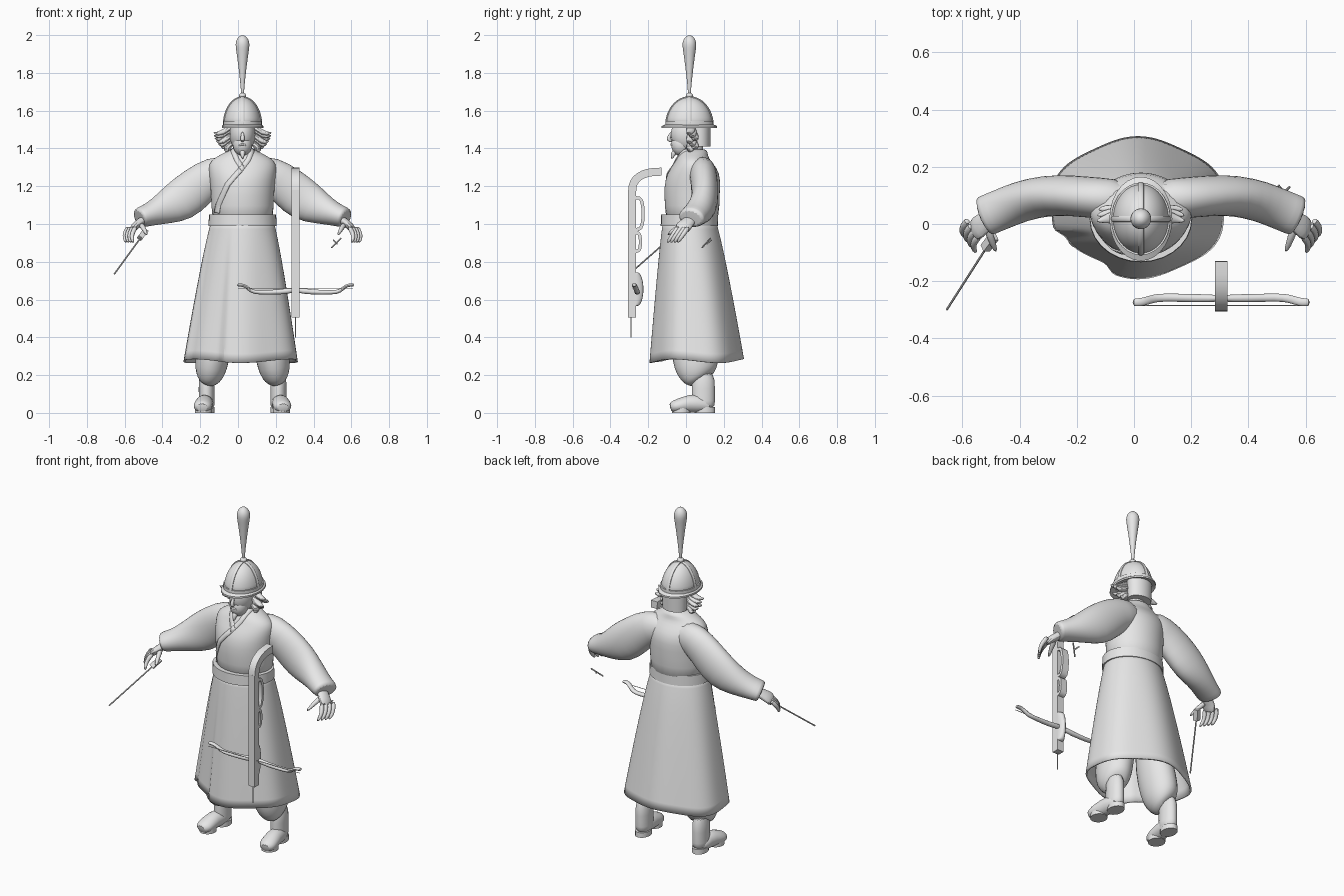
import bpy, bmesh, math
from math import pi, sin, cos
from mathutils import Vector

cube = bpy.data.objects.get("Cube")
if cube:
    bpy.data.objects.remove(cube, do_unlink=True)

grey = bpy.data.materials.new("plain_grey")
grey.use_nodes = True
grey.diffuse_color = (.8, .8, .8, 1)
grey.node_tree.nodes["Principled BSDF"].inputs["Base Color"].default_value = grey.diffuse_color

MIDDLE = .024  # x of the figure's own middle line
SIDE, BACK, UP = Vector((1, 0, 0)), Vector((0, 1, 0)), Vector((0, 0, 1))


def loft(name, rings, cap=True, closed=True, subdivide=1, thickness=0):
    """Skin a row of point rings, then smooth and thicken it."""
    bm = bmesh.new()
    rows = [[bm.verts.new(point) for point in ring] for ring in rings]
    count = len(rows[0])
    for lower, upper in zip(rows, rows[1:]):
        for i in range(count if closed else count - 1):
            j = (i + 1) % count
            bm.faces.new((lower[i], lower[j], upper[j], upper[i]))
    if cap:
        bm.faces.new(rows[0])
        bm.faces.new(rows[-1])
    bmesh.ops.recalc_face_normals(bm, faces=bm.faces[:])
    mesh = bpy.data.meshes.new(name)
    bm.to_mesh(mesh)
    bm.free()
    mesh.materials.append(grey)
    part = bpy.data.objects.new(name, mesh)
    bpy.context.collection.objects.link(part)
    if subdivide:
        smooth = part.modifiers.new("smooth", "SUBSURF")
        smooth.levels = smooth.render_levels = subdivide
    if thickness:
        part.modifiers.new("thickness", "SOLIDIFY").thickness = thickness
    bpy.ops.object.select_all(action='DESELECT')
    part.select_set(True)
    bpy.context.view_layer.objects.active = part
    bpy.ops.object.shade_smooth_by_angle(angle=math.radians(45))


def ellipse(z, rx, ry, cy, count=28):
    angles = [2 * pi * i / count for i in range(count)]
    return [(MIDDLE + rx * cos(a), cy + ry * sin(a), z) for a in angles]


def stack(name, rows, cy, **options):
    """Skin horizontal ellipses given as (height, x radius, y radius)."""
    loft(name, [ellipse(*row, cy) for row in rows], **options)


def tube(name, path, radii, ref=BACK, count=10, side=1, middle=MIDDLE, **options):
    """Sweep an ellipse along a path; a radius pair is (along ref, across)."""
    points = [Vector((middle + side * x, y, z)) for x, y, z in path]
    rings = []
    for i, (centre, radius) in enumerate(zip(points, radii)):
        along, across = radius if isinstance(radius, tuple) else (radius, radius)
        tangent = (points[min(i + 1, len(points) - 1)] - points[max(i - 1, 0)]).normalized()
        u = (ref - tangent * ref.dot(tangent)).normalized()
        v = tangent.cross(u)
        angles = [2 * pi * (k + .5) / count for k in range(count)]
        rings.append([centre + u * along * cos(a) + v * across * sin(a) for a in angles])
    loft(name, rings, **options)


def rod(name, start, end, radius, count=6, **options):
    tube(name, [start, end], [radius, radius], count=count, middle=0, subdivide=0, **options)


def ball(name, centre_y, centre_z, rx, ry, rz):
    steps = [pi * (i + .1) / 8.2 for i in range(9)]
    stack(name, [(centre_z - rz * cos(t), rx * sin(t), ry * sin(t)) for t in steps], centre_y)


# Robe body with broad sloping shoulders, and belt
TORSO = [(.98, .165, .14), (1.1, .165, .145), (1.2, .17, .15), (1.27, .18, .14), (1.32, .18, .105),
         (1.35, .15, .085), (1.375, .1, .075), (1.4, .06, .065)]


def torso_centre(rx):
    return .045 - .12 * max(0, rx - .06) if rx < .18 else .04


loft("robe_body", [ellipse(z, rx, ry, torso_centre(rx)) for z, rx, ry in TORSO])
stack("belt", [(z, rx, rx - .028) for z, rx in ((.99, .17), (.99, .18), (1.05, .178), (1.05, .165))],
      .018, subdivide=0)


def chest_front(x, z):
    for lower, upper in zip(TORSO, TORSO[1:]):
        if z <= upper[0]:
            break
    t = min(1, (z - lower[0]) / (upper[0] - lower[0]))
    rx, ry = (lower[k] + (upper[k] - lower[k]) * t for k in (1, 2))
    centre = torso_centre(lower[1]) * (1 - t) + torso_centre(upper[1]) * t
    return centre - ry * math.sqrt(max(0, 1 - (x / rx) ** 2)) - .002


# Crossed lapels lying on the chest
def lapel(name, path, steps=6, half_width=.013):
    rows = []
    for (x, z), (next_x, next_z) in zip(path, path[1:]):
        normal = Vector((next_z - z, x - next_x)).normalized() * half_width
        for s in range(steps):
            point = Vector((x, z)).lerp(Vector((next_x, next_z)), s / steps)
            edges = [point + normal * k for k in (-1, 0, 1)]
            rows.append([(MIDDLE + e.x, chest_front(e.x, e.y), e.y) for e in edges])
    loft(name, rows, cap=False, closed=False, subdivide=0, thickness=.007)


lapel("under_lapel", [(-.055, 1.4), (-.03, 1.34), (.01, 1.28)])
lapel("over_lapel", [(.055, 1.4), (.03, 1.34), (-.01, 1.29), (-.08, 1.21), (-.13, 1.1), (-.14, 1.05)])


# Skirt: flares to a wavy hem, with a step where the front flap overlaps
def skirt_point(angle, drop):
    flare = drop ** .87
    hem = 1 - .025 * cos(6 * angle) + .02 * sin(angle)
    if pi * 1.1 < angle < pi * 1.37:
        hem -= .1
    rx = .165 + (.31 * hem - .165) * flare
    ry = .14 + (.245 * hem - .14) * flare
    return (MIDDLE - .01 * flare + rx * cos(angle), .018 + .034 * flare + ry * sin(angle),
            1.02 - (.745 + .01 * sin(3 * angle)) * drop)


loft("robe_skirt", [[skirt_point(2 * pi * i / 60, k / 8) for i in range(60)] for k in range(9)],
     cap=False, thickness=.01)

for side, hand in ((-1, "right"), (1, "left")):
    # Sleeve and hand
    sleeve = [(.04, .085, 1.285), (.15, .09, 1.265), (.24, .1, 1.195), (.33, .1, 1.12),
              (.42, .08, 1.08), (.49, .05, 1.05), (.54, .03, 1.035), (.55, .025, 1.03)]
    tube(hand + "_sleeve", sleeve, [(.073, r) for r in (.08, .1, .112, .118, .085, .062, .056, .05)],
         count=16, side=side)
    tube(hand + "_palm", [(.5, .04, 1.04), (.54, .01, 1.01), (.57, -.01, .99), (.585, -.03, .965)],
         [(.034, .024), (.036, .023), (.046, .022), (.042, .018)], side=side)
    for i, finger in enumerate(("index", "middle", "ring", "little")):
        knuckle = Vector((.564 + .013 * i, -.04 + .018 * i, .985))
        bends = [Vector((.024 * sin(2.6 * t), -.06 * t, -.085 * t)) for t in (0, .35, .7, 1)]
        tube(f"{hand}_{finger}_finger", [knuckle + bend for bend in bends],
             [.015, .013, .012, .007], count=8, side=side)
    tube(hand + "_thumb", [(.54, 0, 1), (.525, -.05, .98), (.505, -.1, .94)], [.018, .014, .008],
         count=8, side=side)

    # Baggy trouser leg gathered into a boot
    tube(hand + "_trouser_leg",
         [(.1, .03, .65), (.14, .04, .4), (.163, .05, .28), (.17, .06, .22), (.178, .075, .185), (.185, .085, .17)],
         [(r * 1.35, r) for r in (.07, .095, .093, .084, .066, .045)], count=14, side=side)
    tube(hand + "_boot_shaft", [(.19, .092, z) for z in (.23, .12, .06, .02)],
         [(.063, r) for r in (.045, .043, .043, .046)], count=14, side=side)
    foot = [(.14, .03, .046), (.05, .055, .045), (-.02, .042, .052), (-.06, .034, .05), (-.085, .026, .03)]
    tube(hand + "_boot_foot", [(.205 - .12 * y, y, h) for y, h, w in foot],
         [(h, w) for y, h, w in foot], ref=UP, count=14, side=side)
    rod(hand + "_toe_sole", (MIDDLE + side * .207, -.025, 0), (MIDDLE + side * .207, -.025, .03), (.05, .046), count=20)
    rod(hand + "_heel_sole", (MIDDLE + side * .19, .1, 0), (MIDDLE + side * .19, .1, .03), (.055, .042), count=20)

    # Side hair: a fan of pointed locks
    for i in range(7):
        low = i / 6
        reach = .155 - .055 * low ** 2
        sweep = .02 * (i % 3)
        root = 1.52 - .09 * low
        tube(f"{hand}_hair_lock_{'abcdefg'[i]}",
             [(.05, .03, root), (.09, .025 + sweep / 2, root - .03),
              (reach - .02, .015 + sweep, root - .045), (reach, .01 + sweep, root - .035)],
             [(.03, .018), (.026, .018), (.014, .012), .003], count=8, side=side)

    # Recurved bow limb
    limb = [(0, -.26, .652), (.08, -.26, .639), (.2, -.256, .637), (.235, -.26, .643),
            (.265, -.27, .672), (.285, -.274, .677), (.311, -.274, .677)]
    tube(hand + "_bow_limb", limb, [(r, .015) for r in (.018, .014, .012, .011, .009, .009, .01)],
         ref=UP, side=side, middle=.305)

# Head
stack("neck", [(1.33, .05, .05), (1.45, .05, .05)], .04, subdivide=0)
ball("head", .015, 1.475, .07, .098, .1)
ball("jaw", -.024, 1.42, .052, .056, .062)
tube("nose", [(0, -.075, 1.49), (0, -.09, 1.46), (0, -.093, 1.447), (0, -.075, 1.435)], [.006, .011, .013, .008])
tube("moustache", [(.014 * k, -.079 + .004 * k * k, 1.422 - .003 * k * k) for k in range(-2, 3)],
     [.003, .005, .006, .005, .003], ref=UP)
tube("goatee", [(0, -.055, 1.39), (0, -.068, 1.37), (0, -.076, 1.343)], [.018, .014, .003])
stack("neck_guard", [(1.41, .072, .054), (1.53, .076, .056)], .075, subdivide=0)

# Helmet: dome, brim, band and crossing ribs
RIM, HEIGHT, WIDE, LONG, HEAD_Y = 1.52, .152, .1, .124, .018
turns = [pi / 2 * i / 8.1 for i in range(9)]
stack("helmet_dome", [(RIM + HEIGHT * sin(t), WIDE * cos(t), LONG * cos(t)) for t in turns], HEAD_Y)
stack("helmet_brim", [(RIM, .09, .11), (RIM - .012, .11, .147), (RIM - .002, .11, .147), (RIM + .01, .098, .122)],
      HEAD_Y, cap=False, subdivide=0)
stack("helmet_band", [(z, WIDE + .003, LONG + .003) for z in (RIM, RIM + .025)], HEAD_Y, subdivide=0)
for name, across, ref in (("side_rib", SIDE * WIDE, BACK), ("long_rib", BACK * LONG, SIDE)):
    arc = [across * cos(t) + UP * (RIM + HEIGHT * sin(t)) + BACK * HEAD_Y for t in [pi * i / 16 for i in range(17)]]
    tube(name, arc, [(.012, .006)] * len(arc), ref=ref, count=8)

# Plume: a slim stem swelling to a rounded head
ball("plume_socket", HEAD_Y, 1.68, .02, .02, .015)
stem = [i / 9 for i in range(10)]
plume = [(1.68 + .27 * t, .007 + .031 * t ** 1.3) for t in stem]
plume += [(1.95 + .05 * sin(t), .038 * cos(t)) for t in (.5, 1, 1.4)]
stack("plume", [(z, r, r) for z, r in plume], HEAD_Y)

# Crossbow stock: rail, curved butt, open guards and lower swelling
STOCK, RAIL = .305, -.285
rod("crossbow_rail", (STOCK, RAIL, .505), (STOCK, RAIL, 1.18), .03, count=4)
bend = [pi / 2 * i / 8 for i in range(9)]
butt = [(0, -.13 + (RAIL + .13) * cos(t) ** .8, 1.17 + .107 * sin(t) ** .8) for t in bend]
tube("crossbow_butt", butt, [.03] * len(butt), ref=SIDE, count=4, middle=STOCK, subdivide=0)
for name, centre, half, depth in (("trigger_guard", 1.055, .085, .048), ("lower_guard", .905, .05, .034)):
    bow = [pi * i / 12 for i in range(13)]
    loop = [(0, RAIL + .01 + depth * sin(t) ** .4, centre + half * cos(t)) for t in bow]
    tube(name, loop, [(.03, .012)] * len(loop), ref=SIDE, count=4, middle=STOCK, subdivide=0)
swell = [pi * i / 8 for i in range(9)]
tube("bow_mount", [(0, RAIL + .02, .655 - .09 * cos(t)) for t in swell],
     [(.01 + .033 * sin(t), .022) for t in swell], middle=STOCK)

# Bow string, bolt, blade and loose trigger pieces
rod("bow_string", (0, RAIL, .66), (.61, RAIL, .66), .002)
rod("bolt", (STOCK, RAIL - .006, .4), (STOCK, RAIL - .006, .56), .003)
rod("blade", (-.655, -.3, .735), (-.495, -.05, .955), .004)
rod("blade_grip", (-.52, -.085, .925), (-.49, -.045, .965), .02, count=4)
rod("trigger_lever", (.495, .085, .875), (.545, .13, .925), .004)
rod("trigger_hook", (.505, .135, .915), (.525, .11, .895), .004)
